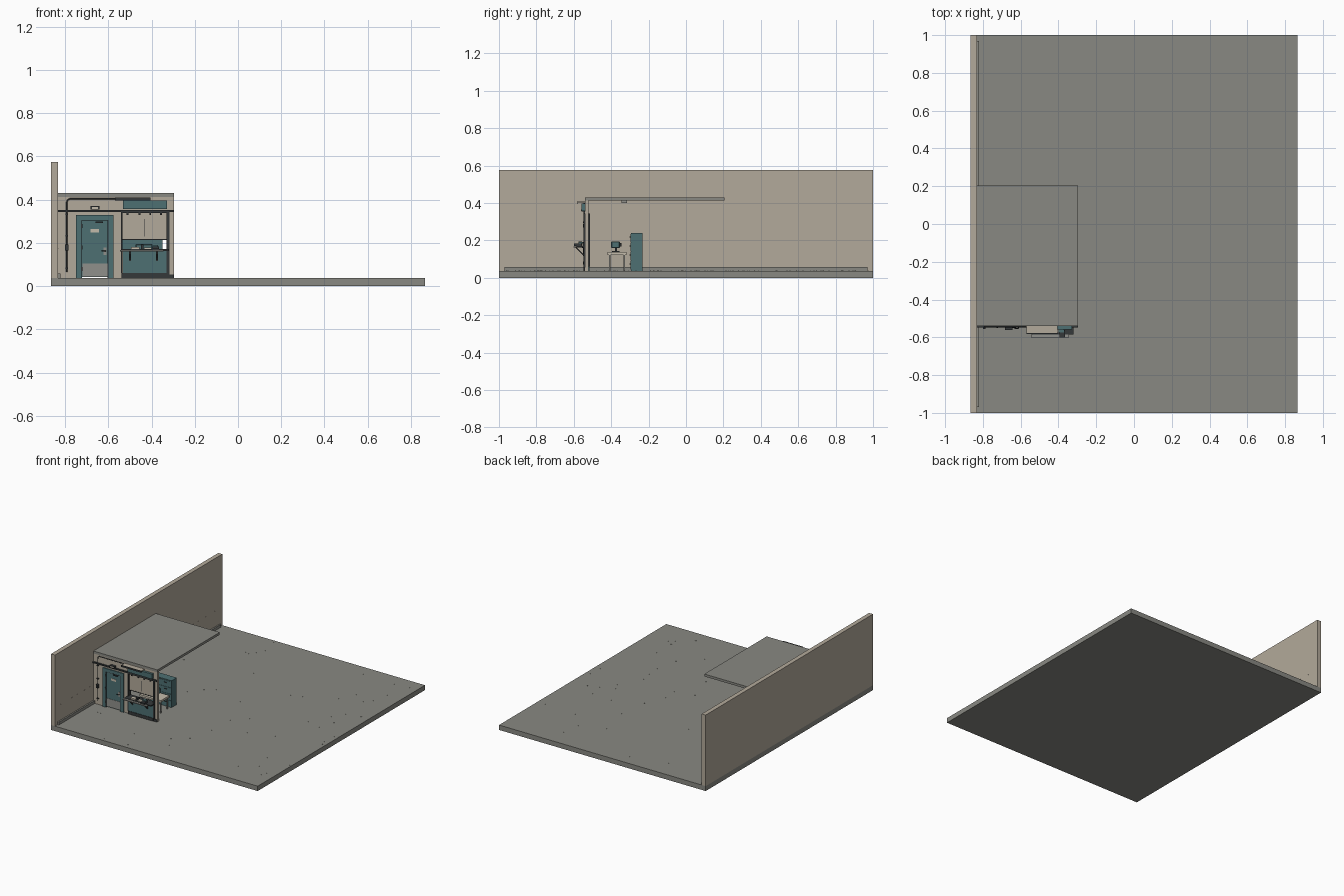
import bpy, bmesh, math, random
from mathutils import Matrix, Vector


def material(name, rgb):
    m = bpy.data.materials.new(name)
    m.diffuse_color = (*rgb, 1)
    return m


CONCRETE = material("concrete grey", (0.25, 0.25, 0.225))
PLASTER = material("beige plaster", (0.45, 0.40, 0.325))
TEAL = material("teal paint", (0.075, 0.16, 0.17))
DARK = material("dark metal", (0.035, 0.04, 0.042))
STEEL = material("brushed steel", (0.28, 0.28, 0.26))
PALE = material("pale cream", (0.55, 0.50, 0.41))


def boxes(name, mat, *spans):
    """One object made of boxes, each given as x0, x1, y0, y1, z0, z1."""
    bm = bmesh.new()
    for x0, x1, y0, y1, z0, z1 in spans:
        mtx = Matrix.Translation(((x0 + x1) / 2, (y0 + y1) / 2, (z0 + z1) / 2))
        mtx = mtx @ Matrix.Diagonal((x1 - x0, y1 - y0, z1 - z0, 1))
        bmesh.ops.create_cube(bm, size=1, matrix=mtx)
    me = bpy.data.meshes.new(name)
    bm.to_mesh(me)
    bm.free()
    me.materials.append(mat)
    ob = bpy.data.objects.new(name, me)
    bpy.context.collection.objects.link(ob)
    return ob


def pipe(name, mat, r, pts):
    """Round tube along a path."""
    cu = bpy.data.curves.new(name, 'CURVE')
    cu.dimensions = '3D'
    cu.bevel_depth = r
    cu.bevel_resolution = 2
    cu.use_fill_caps = True
    sp = cu.splines.new('POLY')
    sp.points.add(len(pts) - 1)
    for p, co in zip(sp.points, pts):
        p.co = (*co, 1)
    cu.materials.append(mat)
    ob = bpy.data.objects.new(name, cu)
    bpy.context.collection.objects.link(ob)
    return ob


# Floor slab, long wall and skirting
F = 0.037
boxes("floor_slab", CONCRETE, (-0.865, 0.865, -1, 1, 0, F))
boxes("long_wall", PLASTER, (-0.865, -0.832, -1, 1, F, 0.575))
boxes("wall_skirting", CONCRETE, (-0.832, -0.821, -0.97, 0.97, F, 0.058))

# Small chips scattered on the floor and dashes on the wall
random.seed(4)
chips = []
for i in range(110):
    x, y = random.uniform(-0.8, 0.85), random.uniform(-0.98, 0.98)
    chips.append((x, x + 0.006, y, y + 0.004, F, F + 0.001))
boxes("floor_chips", CONCRETE, *chips)
boxes("wall_marks", PLASTER, *[(-0.832, -0.8312, y / 20, y / 20 + 0.02, 0.175, 0.177)
                               for y in range(-19, 19)])

# Booth front wall, built around the door and window openings
Y0, Y1 = -0.54, -0.52
boxes("booth_front_wall", PLASTER,
      (-0.832, -0.745, Y0, Y1, F, 0.412),
      (-0.745, -0.58, Y0, Y1, 0.325, 0.412),
      (-0.58, -0.535, Y0, Y1, F, 0.412),
      (-0.535, -0.325, Y0, Y1, F, 0.168),
      (-0.535, -0.325, Y0, Y1, 0.34, 0.412),
      (-0.325, -0.297, Y0, Y1, F, 0.412))
boxes("booth_roof", CONCRETE, (-0.832, -0.297, -0.54, 0.205, 0.412, 0.43))
boxes("corner_edge_strip", DARK, (-0.326, -0.318, -0.546, Y0, F, 0.343),
      (-0.322, -0.297, -0.546, Y0, F, 0.054))
boxes("cable_rail", DARK, (-0.832, -0.297, -0.549, Y0, 0.343, 0.353))

# Door with frame, plates and fittings
boxes("door_frame", TEAL,
      (-0.75, -0.722, -0.548, -0.515, F, 0.33),
      (-0.602, -0.575, -0.548, -0.515, F, 0.33),
      (-0.722, -0.602, -0.548, -0.515, 0.306, 0.33))
boxes("door_leaf", TEAL, (-0.721, -0.603, -0.541, -0.525, 0.042, 0.304))
boxes("door_shadow_gap", DARK,
      (-0.724, -0.721, -0.5485, -0.53, F, 0.307),
      (-0.603, -0.600, -0.5485, -0.53, F, 0.307),
      (-0.724, -0.600, -0.5485, -0.53, 0.304, 0.307))
boxes("door_kick_plate", STEEL, (-0.719, -0.605, -0.543, -0.540, 0.045, 0.105))
boxes("door_sign_plate", PALE, (-0.682, -0.643, -0.543, -0.540, 0.248, 0.264))
boxes("door_closer", DARK, (-0.66, -0.625, -0.55, -0.54, 0.293, 0.300))
boxes("door_hinges", DARK, *[(-0.727, -0.719, -0.551, -0.545, z, z + 0.018)
                             for z in (0.07, 0.17, 0.27)])
boxes("door_lock_plate", STEEL, (-0.622, -0.608, -0.545, -0.540, 0.145, 0.178))
pipe("door_handle", DARK, 0.0025,
     [(-0.612, -0.541, 0.162), (-0.612, -0.553, 0.162), (-0.632, -0.553, 0.162)])
boxes("door_lamp", DARK, (-0.682, -0.642, -0.56, -0.54, 0.354, 0.370))
boxes("door_lamp_lens", PALE, (-0.676, -0.648, -0.562, -0.56, 0.357, 0.366))

# Conduit with switch box on the left
pipe("wall_conduit", DARK, 0.003,
     [(-0.793, -0.544, 0.065), (-0.793, -0.544, 0.385), (-0.789, -0.544, 0.398),
      (-0.778, -0.544, 0.404), (-0.57, -0.544, 0.404)])
boxes("switch_box", DARK, (-0.80, -0.785, -0.556, -0.54, 0.165, 0.192))
boxes("conduit_clips", DARK, *[(-0.799, -0.787, -0.549, -0.54, z, z + 0.006)
                               for z in (0.08, 0.23, 0.33)])

# Service window: frame, half lowered shutter and catches
boxes("window_frame", DARK,
      (-0.541, -0.535, -0.547, -0.514, 0.06, 0.343),
      (-0.330, -0.325, -0.547, -0.514, 0.06, 0.343),
      (-0.535, -0.330, -0.547, -0.514, 0.339, 0.343))
boxes("window_shutter", PLASTER, (-0.535, -0.330, -0.536, -0.526, 0.216, 0.34))
boxes("shutter_bottom_bar", DARK, (-0.535, -0.330, -0.538, -0.524, 0.213, 0.217))
boxes("shutter_catches", DARK, *[(x, x + 0.008, -0.545, -0.536, 0.328, 0.338)
                                 for x in (-0.515, -0.46, -0.41, -0.36)])
pipe("shutter_cord", DARK, 0.0012, [(-0.432, -0.539, 0.23), (-0.432, -0.539, 0.31)])

# Panel under the window, counter and brackets
boxes("counter_base_panel", TEAL, (-0.533, -0.326, -0.546, Y0, 0.06, 0.163))
boxes("counter_base_plinth", DARK, (-0.538, -0.326, -0.549, Y0, F, 0.06))
boxes("counter_top", DARK, (-0.541, -0.320, -0.585, -0.515, 0.163, 0.171))
boxes("counter_front_ledge", STEEL, (-0.545, -0.345, -0.602, -0.585, 0.161, 0.168))
for x in (-0.50, -0.375):
    pipe("counter_bracket", DARK, 0.003, [(x, -0.548, 0.122), (x, -0.59, 0.163)])
    boxes("bracket_mount", DARK, (x - 0.004, x + 0.004, -0.551, -0.546, 0.117, 0.163))
boxes("counter_trays", PALE, (-0.495, -0.455, -0.58, -0.55, 0.171, 0.182),
      (-0.435, -0.40, -0.578, -0.555, 0.171, 0.179))
boxes("counter_devices", DARK, (-0.45, -0.438, -0.575, -0.555, 0.171, 0.193),
      (-0.395, -0.365, -0.60, -0.56, 0.171, 0.183))
boxes("counter_terminal", TEAL, (-0.40, -0.37, -0.575, -0.552, 0.183, 0.19))

# Header sign and small canopy above the window
boxes("header_sign", TEAL, (-0.533, -0.328, -0.558, Y0, 0.358, 0.396))
boxes("canopy", PLASTER, (-0.57, -0.405, -0.58, -0.54, 0.400, 0.408))
boxes("canopy_lip", DARK, (-0.57, -0.405, -0.583, -0.578, 0.397, 0.409))

# Desk inside with a device on a foot
boxes("desk_top", PALE, (-0.53, -0.352, -0.42, -0.318, 0.122, 0.137))
boxes("desk_legs", STEEL, *[(x, x + 0.008, y, y + 0.008, F, 0.122)
                            for x in (-0.525, -0.365) for y in (-0.413, -0.333)])
boxes("device_foot", DARK, (-0.455, -0.415, -0.395, -0.355, 0.137, 0.143),
      (-0.44, -0.43, -0.38, -0.37, 0.143, 0.165))
screen = boxes("device_screen", TEAL, (-0.475, -0.395, -0.40, -0.352, 0.158, 0.195))
bev = screen.modifiers.new("soft_edges", 'BEVEL')
bev.width = 0.005
boxes("device_glass", DARK, (-0.468, -0.402, -0.346, -0.345, 0.163, 0.190),
      (-0.46, -0.41, -0.352, -0.346, 0.166, 0.187))

# Filing cabinet with drawers
boxes("filing_cabinet", TEAL, (-0.535, -0.35, -0.295, -0.233, F, 0.24))
drawers, pulls = [], []
for i in range(4):
    z = 0.045 + i * 0.048
    for x in (-0.531, -0.439):
        drawers.append((x, x + 0.085, -0.298, -0.295, z, z + 0.044))
        pulls.append((x + 0.03, x + 0.055, -0.303, -0.298, z + 0.026, z + 0.031))
boxes("cabinet_drawers", TEAL, *drawers)
boxes("drawer_pulls", DARK, *pulls)

# Notice board on the long wall and ceiling lamp
boxes("notice_board", PLASTER, (-0.832, -0.824, -0.405, -0.35, 0.218, 0.296))
boxes("ceiling_lamp", STEEL, (-0.64, -0.46, -0.345, -0.315, 0.400, 0.412))
